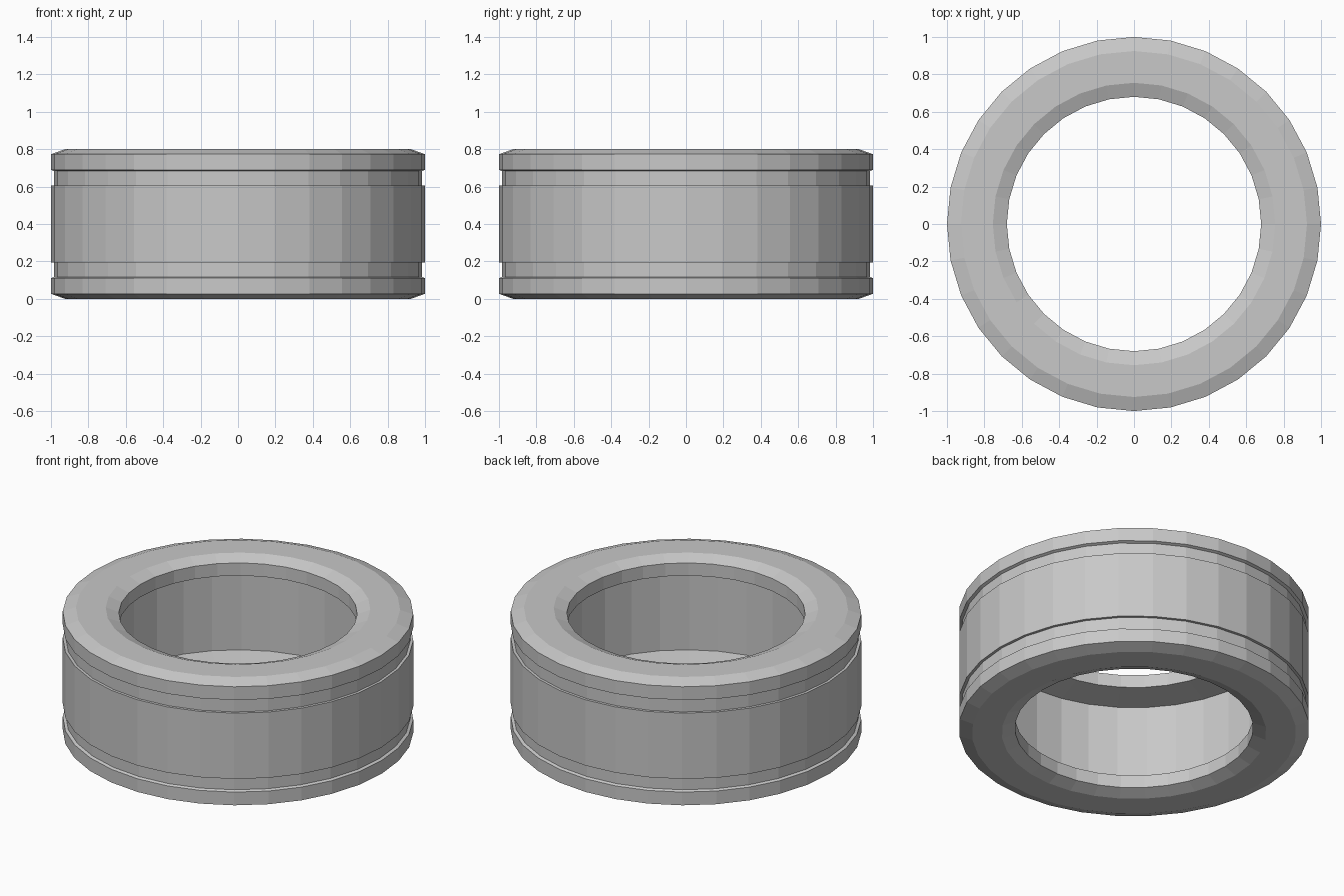
import bpy, bmesh, math

cube = bpy.data.objects.get("Cube")
if cube:
    bpy.data.objects.remove(cube, do_unlink=True)

SIDES = 32
MID = 0.4

# Plain grey metal
metal = bpy.data.materials.new("grey_metal")
metal.use_nodes = True
grey = (0.58, 0.58, 0.58, 1)
metal.diffuse_color = grey
metal.node_tree.nodes["Principled BSDF"].inputs["Base Color"].default_value = grey

# Upper half of the section: radius, height above the middle
half = [
    (1.0, 0.207), (0.983, 0.207),                 # raised centre band, groove
    (0.983, 0.283), (1.0, 0.29),                  # underside of rim
    (1.0, 0.373), (0.925, 0.4),                   # rim and outer chamfer
    (0.755, 0.4), (0.68, 0.37),                   # flat top and inner chamfer
    (0.68, 0.29), (0.86, 0.261),                  # inner lip and its underside
]
section = half + [(r, -h) for r, h in reversed(half)]


def lathe(name, profile, material):
    """Revolve a closed section around the z axis."""
    bm = bmesh.new()
    rings = []
    for i in range(SIDES):
        a = math.tau * i / SIDES
        rings.append([bm.verts.new((r * math.cos(a), r * math.sin(a), MID + h))
                      for r, h in profile])
    n = len(profile)
    for i in range(SIDES):
        here, there = rings[i], rings[(i + 1) % SIDES]
        for j in range(n):
            k = (j + 1) % n
            bm.faces.new((here[j], there[j], there[k], here[k]))
    bmesh.ops.recalc_face_normals(bm, faces=bm.faces)
    mesh = bpy.data.meshes.new(name)
    bm.to_mesh(mesh)
    bm.free()
    mesh.materials.append(material)
    obj = bpy.data.objects.new(name, mesh)
    bpy.context.collection.objects.link(obj)
    return obj


# Hollow ring with grooved outside and lipped inside
lathe("grooved_ring", section, metal)
